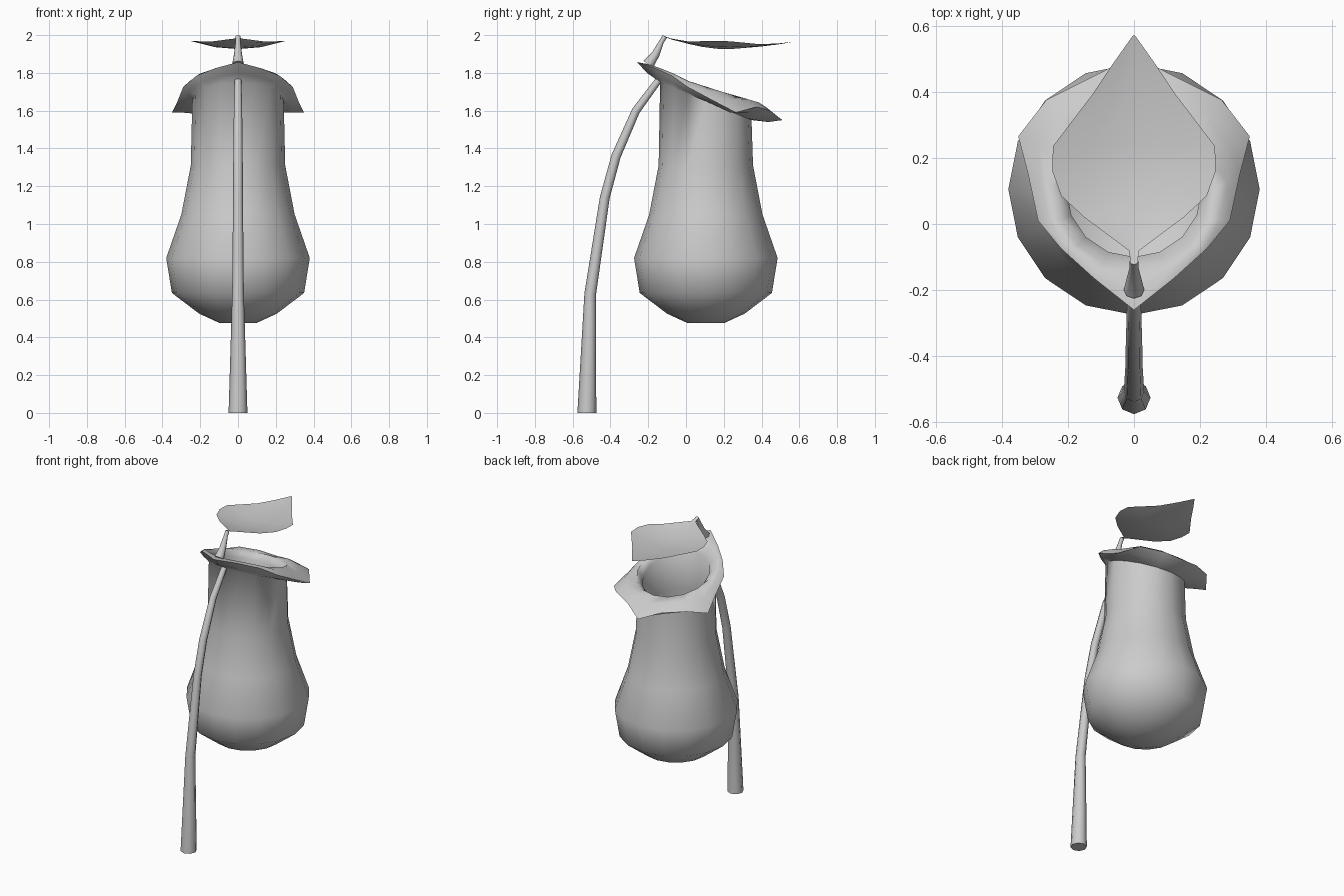
import bpy, bmesh, math
from mathutils import Vector

if "Cube" in bpy.data.objects:
    bpy.data.objects.remove(bpy.data.objects["Cube"])

CY = 0.105   # pitcher axis
N = 16


def finish(name, bm, angle=60):
    bmesh.ops.recalc_face_normals(bm, faces=bm.faces)
    me = bpy.data.meshes.new(name)
    bm.to_mesh(me)
    bm.free()
    ob = bpy.data.objects.new(name, me)
    bpy.context.collection.objects.link(ob)
    bpy.ops.object.select_all(action='DESELECT')
    ob.select_set(True)
    bpy.context.view_layer.objects.active = ob
    bpy.ops.object.shade_smooth_by_angle(angle=math.radians(angle))
    return ob


def loft(bm, rings, cap_start=False, cap_end=False):
    vs = [[bm.verts.new(p) for p in r] for r in rings]
    for a, b in zip(vs, vs[1:]):
        for i in range(len(a)):
            j = (i + 1) % len(a)
            bm.faces.new((a[i], a[j], b[j], b[i]))
    if cap_start:
        bm.faces.new(vs[0])
    if cap_end:
        bm.faces.new(vs[-1])


def circle(r, z_back, z_front=None):
    """Ring starting at the back (-y); z slopes linearly from back to front."""
    z_front = z_back if z_front is None else z_front
    out = []
    for i in range(N):
        a = -math.pi / 2 + 2 * math.pi * i / N
        t = (math.sin(a) + 1) / 2
        out.append(Vector((r * math.cos(a), CY + r * math.sin(a), z_back + (z_front - z_back) * t)))
    return out


def mirrored(half):
    pts = [Vector(p) for p in half]
    return pts + [Vector((-p.x, p.y, p.z)) for p in pts[-2:0:-1]]


# Pitcher: bulb, neck, flared lip and inner throat
profile = [(0.10, 0.477), (0.205, 0.525), (0.35, 0.635), (0.38, 0.82),
           (0.30, 1.05), (0.25, 1.31)]
rim = mirrored([(0, -0.26, 1.857), (0.12, -0.165, 1.825), (0.22, -0.075, 1.785),
                (0.29, 0.01, 1.725), (0.32, 0.15, 1.65), (0.35, 0.265, 1.59),
                (0.265, 0.375, 1.62), (0.125, 0.445, 1.60), (0, 0.51, 1.55)])
neck = circle(0.242, 1.75, 1.55)
crest = circle(0.242, 1.805, 1.65)
under = [n.lerp(r, 0.55) + Vector((0, 0, -0.01)) for n, r in zip(neck, rim)]
over = [c.lerp(r, 0.5) + Vector((0, 0, 0.015)) for c, r in zip(crest, rim)]
bm = bmesh.new()
loft(bm, [circle(r, z) for r, z in profile]
     + [neck, under, rim, over, crest, circle(0.205, 1.77, 1.61), circle(0.22, 1.50, 1.45),
        circle(0.24, 1.31)], cap_start=True)
finish("pitcher", bm)


# Tubes along a path in the x = 0 plane
def tube(name, path, sides=8):
    bm = bmesh.new()
    rings = []
    for i, (y, z, r) in enumerate(path):
        a, b = path[max(i - 1, 0)], path[min(i + 1, len(path) - 1)]
        d = Vector((0, b[0] - a[0], b[1] - a[1])).normalized()
        if z == 0:
            d = Vector((0, 0, 1))
        n = Vector((1, 0, 0)).cross(d)
        rings.append([Vector((r * math.cos(t), y, z)) + n * r * math.sin(t)
                      for t in (2 * math.pi * k / sides for k in range(sides))])
    loft(bm, rings, True, True)
    finish(name, bm)


tube("stem", [(-0.525, 0, 0.05), (-0.507, 0.63, 0.031), (-0.43, 1.14, 0.026),
              (-0.37, 1.36, 0.025), (-0.265, 1.60, 0.022), (-0.135, 1.775, 0.018)])
tube("lid_stalk", [(-0.20, 1.845, 0.031), (-0.16, 1.90, 0.021),
                   (-0.13, 1.965, 0.013), (-0.112, 1.993, 0.013)])

# Lid: shallow leaf, rows of (y, half width, centre z, edge z)
rows = [(-0.115, 0.010, 1.993, 1.995), (-0.08, 0.016, 1.978, 1.982),
        (0.02, 0.15, 1.952, 1.965), (0.085, 0.22, 1.938, 1.968),
        (0.16, 0.247, 1.928, 1.97), (0.235, 0.245, 1.926, 1.967),
        (0.39, 0.127, 1.939, 1.952), (0.49, 0.06, 1.951, 1.956), (0.57, 0.003, 1.965, 1.965)]
bm = bmesh.new()
grid = [[bm.verts.new((w * u, y, zc + (ze - zc) * u * u)) for u in (-1, -0.5, 0, 0.5, 1)]
        for y, w, zc, ze in rows]
for a, b in zip(grid, grid[1:]):
    for i in range(4):
        bm.faces.new((a[i], a[i + 1], b[i + 1], b[i]))
lid = finish("lid", bm)
